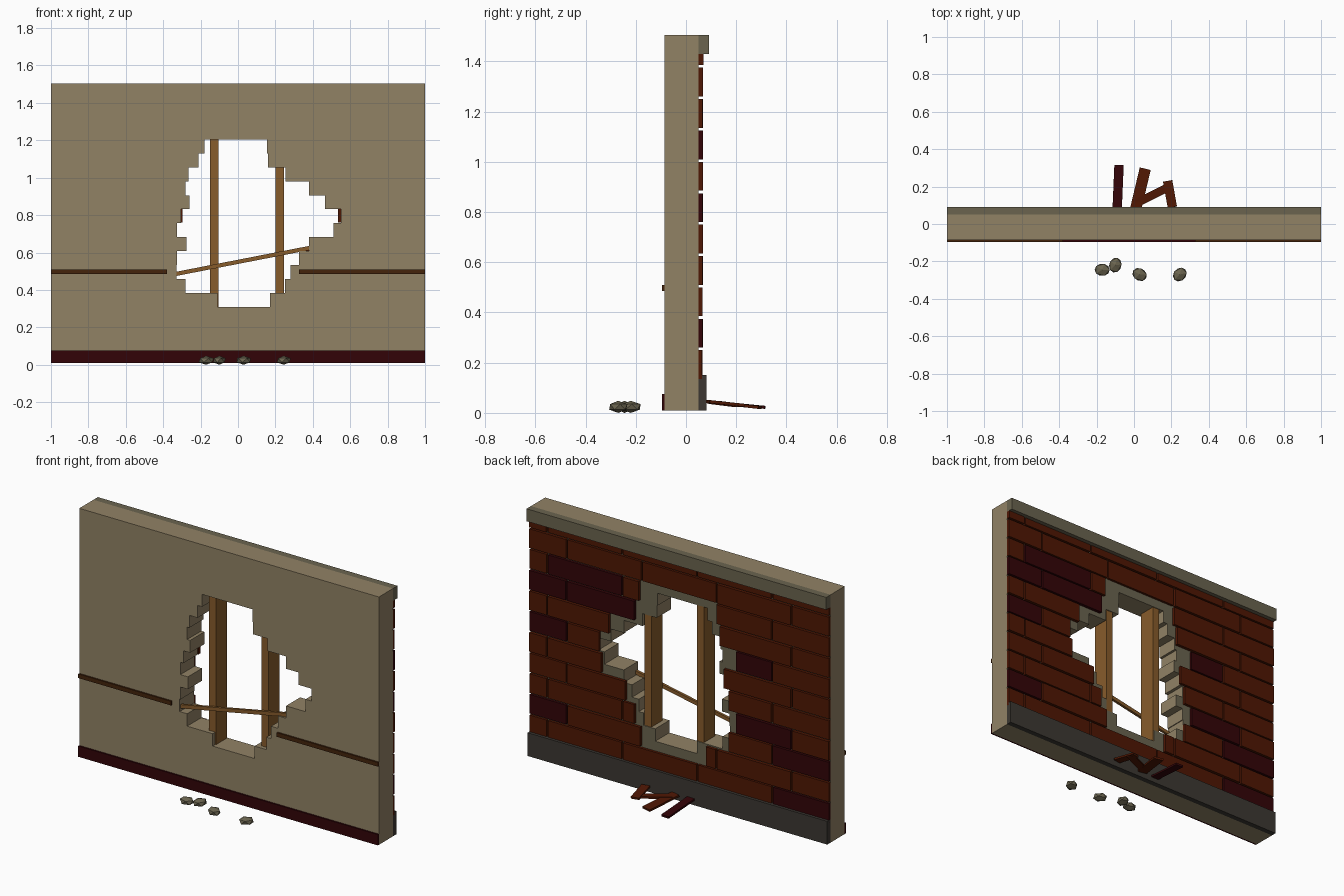
import bpy, bmesh, math, random
from mathutils import Matrix, Vector

if "Cube" in bpy.data.objects:
    bpy.data.objects.remove(bpy.data.objects["Cube"])

random.seed(4)


def mat(name, r, g, b):
    m = bpy.data.materials.new(name)
    m.diffuse_color = [(c / 255) ** 2.2 for c in (r, g, b)] + [1]
    m.use_nodes = True
    m.node_tree.nodes["Principled BSDF"].inputs["Base Color"].default_value = m.diffuse_color
    return m


PLASTER = mat("plaster", 144, 129, 101)
CONCRETE = mat("concrete", 106, 100, 80)
FOOTING = mat("dark_concrete", 62, 58, 53)
BRICK = mat("red_brick", 80, 29, 11)
DARK_BRICK = mat("dark_brick", 54, 12, 16)
TIMBER = mat("timber", 134, 92, 47)
RAIL = mat("dark_timber", 70, 40, 19)


def finish(name, bm, *mats):
    me = bpy.data.meshes.new(name)
    bm.to_mesh(me)
    bm.free()
    for m in mats:
        me.materials.append(m)
    ob = bpy.data.objects.new(name, me)
    bpy.context.collection.objects.link(ob)
    return ob


def add_box(bm, x0, x1, y0, y1, z0, z1, index=0):
    size = Matrix.Diagonal((x1 - x0, y1 - y0, z1 - z0, 1))
    place = Matrix.Translation(((x0 + x1) / 2, (y0 + y1) / 2, (z0 + z1) / 2))
    verts = bmesh.ops.create_cube(bm, size=1, matrix=place @ size)["verts"]
    for f in {f for v in verts for f in v.link_faces}:
        f.material_index = index


def box(name, m, *dims):
    bm = bmesh.new()
    add_box(bm, *dims)
    return finish(name, bm, m)


def plank(name, m, a, b, width, thick, up=(0, 0, 1)):
    """Flat board running from a to b."""
    a, b = Vector(a), Vector(b)
    d = (b - a).normalized()
    side = Vector(up).cross(d).normalized()
    top = d.cross(side)
    rot = Matrix((d, side, top)).transposed().to_4x4()
    bm = bmesh.new()
    bmesh.ops.create_cube(bm, size=1, matrix=Matrix.Translation((a + b) / 2) @ rot
                          @ Matrix.Diagonal(((b - a).length, width, thick, 1)))
    return finish(name, bm, m)


# Wall slab with a stepped hole, drawn as a filled profile
Z0, Z1, ROW = 0.01, 1.505, 0.0747
FRONT, BACK = -0.085, 0.05
left = [-.18, -.21, -.265, -.28, -.26, -.305, -.325, -.275, -.325, -.33, -.28, -.11]
right = [.155, .16, .255, .38, .465, .55, .51, .38, .325, .28, .25, .17]
hole_l, hole_r = [], []
for i, (l, r) in enumerate(zip(left, right)):
    top, low = 1.205 - i * ROW, 1.205 - (i + 1) * ROW
    hole_l += [(l, top), (l, low)]
    hole_r += [(r, top), (r, low)]
curve = bpy.data.curves.new("wall_profile", "CURVE")
curve.dimensions = "2D"
curve.fill_mode = "BOTH"
curve.extrude = (BACK - FRONT) / 2
for pts in ([(-1, Z0), (1, Z0), (1, Z1), (-1, Z1)], hole_l + hole_r[::-1]):
    s = curve.splines.new("POLY")
    s.points.add(len(pts) - 1)
    s.use_cyclic_u = True
    for p, (x, z) in zip(s.points, pts):
        p.co = (x, z, 0, 1)
tmp = bpy.data.objects.new("wall_profile", curve)
bpy.context.collection.objects.link(tmp)
bpy.context.view_layer.update()
me = bpy.data.meshes.new_from_object(tmp.evaluated_get(bpy.context.evaluated_depsgraph_get()))
bpy.data.objects.remove(tmp)
me.transform(Matrix.Translation((0, (FRONT + BACK) / 2, 0)) @ Matrix.Rotation(math.pi / 2, 4, "X"))
bm = bmesh.new()
bm.from_mesh(me)
bmesh.ops.remove_doubles(bm, verts=bm.verts, dist=1e-4)
bmesh.ops.recalc_face_normals(bm, faces=bm.faces)
for f in bm.faces:
    f.smooth = False
    f.material_index = 1 if f.normal.y > 0.5 else 0  # bare back of the slab
finish("wall", bm, PLASTER, CONCRETE)

# Brick facing on the back, left open around the hole
gaps = {2: (-.18, .26), 3: (-.33, .30), 4: (-.38, .36), 5: (-.33, .52),
        6: (-.298, .535), 7: (-.38, .47), 8: (-.27, .30), 9: (-.25, .27)}
dark = {(9, 3), (8, 4), (8, 3), (6, 4), (2, 4), (7, 1), (4, 1), (3, 0), (1, 0)}
bm = bmesh.new()
for row in range(1, 12):
    z0 = 0.01 + row * 0.125
    z1 = min(z0 + 0.115, 1.43)
    joints = [-.62, -.12, .38, .88] if row % 2 else [-.75, -.25, .25, .75]
    edges = [-1.005] + joints + [1.005]
    for i in range(5):
        a, b = edges[i] + .005, edges[i + 1] - .005
        g0, g1 = gaps.get(row, (2, 2))
        y1 = BACK + 0.016 + random.uniform(-.002, .003)
        for c, d in ((a, min(b, g0)), (max(a, g1), b)):
            if d - c > 0.02 and (g0 < 2 or c == a):
                add_box(bm, c, d, BACK, y1, z0, z1, int((row, i) in dark))
finish("brick_facing", bm, BRICK, DARK_BRICK)

# Coping and footing on the back
box("coping", CONCRETE, -1, 1, BACK, 0.092, 1.43, Z1)
box("footing", FOOTING, -1, 1, BACK, 0.082, Z0, 0.15)

# Skirting and broken rail on the front
box("skirting", DARK_BRICK, -1, 1, -0.095, FRONT, Z0, 0.075)
box("rail_left", RAIL, -1, -0.38, -0.095, FRONT, 0.485, 0.51)
box("rail_right", RAIL, 0.325, 1, -0.095, FRONT, 0.485, 0.51)

# Exposed studs and the slanted lath across them
for name, x in (("stud_left", -0.15), ("stud_right", 0.2)):
    box(name, TIMBER, x, x + 0.045, -0.06, 0.045, 0.3, 1.22)
plank("lath", TIMBER, (-0.335, -0.07, 0.485), (0.385, -0.07, 0.625), 0.022, 0.016, (0, 1, 0))

# Fallen boards behind the wall
plank("board_1", DARK_BRICK, (-.09, .082, .045), (-.08, .315, .022), .05, .012)
plank("board_2", BRICK, (.01, .085, .045), (.06, .295, .022), .06, .012)
plank("board_3", BRICK, (.01, .11, .042), (.2, .205, .03), .045, .012)
plank("board_4", BRICK, (.205, .09, .045), (.18, .23, .03), .05, .012)

# Rubble in front
for i, (x, y) in enumerate([(-.17, -.245), (-.1, -.22), (.03, -.27), (.245, -.27)]):
    bm = bmesh.new()
    bmesh.ops.create_icosphere(bm, subdivisions=1, radius=1,
        matrix=Matrix.Translation((x, y, .024)) @ Matrix.Rotation(i * 1.3, 4, "Z")
        @ Matrix.Diagonal((.045, .037, .024, 1)))
    finish("rubble_%d" % (i + 1), bm, CONCRETE)
